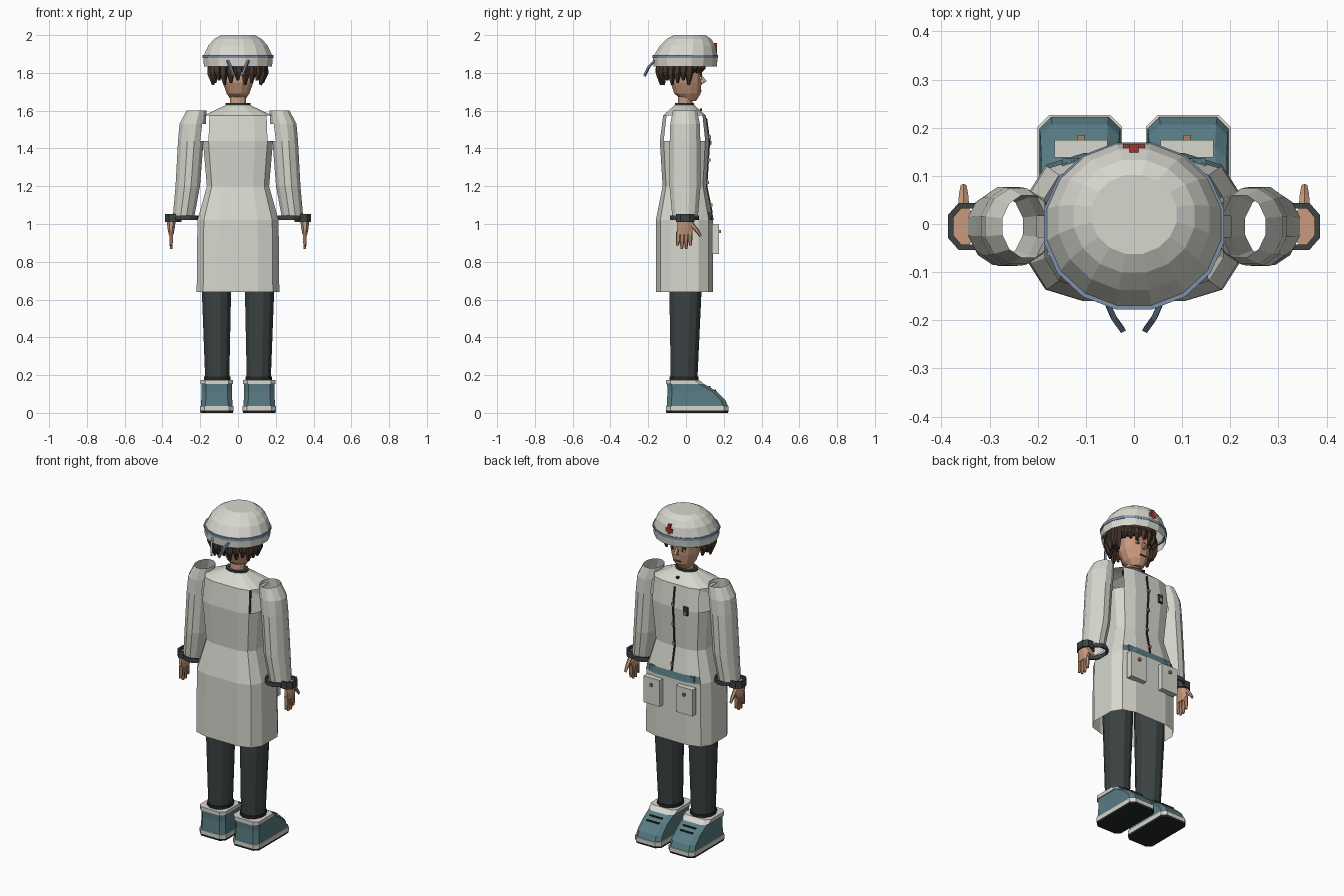
import bpy, bmesh, math
from mathutils import Vector

default_cube = bpy.data.objects.get("Cube")
if default_cube:
    bpy.data.objects.remove(default_cube, do_unlink=True)


def material(name, red, green, blue):
    mat = bpy.data.materials.new(name)
    mat.use_nodes = True
    colour = (red, green, blue, 1)
    mat.diffuse_color = colour
    shader = mat.node_tree.nodes["Principled BSDF"]
    shader.inputs["Base Color"].default_value = colour
    shader.inputs["Roughness"].default_value = 0.8
    return mat


WHITE = material("coat white", 0.68, 0.68, 0.62)
SKIN = material("skin", 0.58, 0.32, 0.2)
CHARCOAL = material("trouser charcoal", 0.045, 0.055, 0.055)
BLACK = material("sole black", 0.018, 0.02, 0.02)
TEAL = material("shoe teal", 0.1, 0.2, 0.23)
HAIR = material("hair brown", 0.06, 0.035, 0.025)
BLUE = material("ribbon blue", 0.2, 0.28, 0.4)
RED = material("badge red", 0.42, 0.03, 0.03)
COPPER = material("button copper", 0.45, 0.2, 0.1)


def finish(name, bm, mats):
    bmesh.ops.recalc_face_normals(bm, faces=bm.faces)
    mesh = bpy.data.meshes.new(name)
    bm.to_mesh(mesh)
    bm.free()
    for mat in mats:
        mesh.materials.append(mat)
    obj = bpy.data.objects.new(name, mesh)
    bpy.context.collection.objects.link(obj)
    return obj


def oval(z, rx, ry, cx=0, cy=0, sides=12, power=1):
    """Horizontal ring, boxier as power drops below one."""
    points = []
    for i in range(sides):
        angle = math.tau * (i + 0.5) / sides
        c, s = math.cos(angle), math.sin(angle)
        points.append(Vector((cx + rx * math.copysign(abs(c) ** power, c),
                              cy + ry * math.copysign(abs(s) ** power, s), z)))
    return points


def loft(name, rings, mats, bands=None, bottom=True, top=True, remove=None):
    """Skin rings together; bands gives a material slot for each span."""
    bm = bmesh.new()
    rows = [[bm.verts.new(p) for p in ring] for ring in rings]
    count = len(rows[0])
    for level, (low, high) in enumerate(zip(rows, rows[1:])):
        for i in range(count):
            j = (i + 1) % count
            face = bm.faces.new((low[i], low[j], high[j], high[i]))
            face.material_index = bands[level] if bands else 0
    if bottom:
        bm.faces.new(rows[0]).material_index = bands[0] if bands else 0
    if top:
        bm.faces.new(rows[-1]).material_index = bands[-1] if bands else 0
    if remove:
        gone = [f for f in bm.faces if remove(f.calc_center_median())]
        bmesh.ops.delete(bm, geom=gone, context='FACES')
    return finish(name, bm, mats)


def tube(name, path, radii, mat, sides=6, flat=1):
    """Tapered tube along a path."""
    path = [Vector(p) for p in path]
    turn = (path[-1] - path[0]).to_track_quat('Z', 'Y')
    rings = [[p + turn @ v for v in oval(0, r, r * flat, sides=sides)]
             for p, r in zip(path, radii)]
    return loft(name, rings, [mat])


def box(name, centre, size, mat):
    bm = bmesh.new()
    bmesh.ops.create_cube(bm, size=1)
    bmesh.ops.scale(bm, vec=size, verts=bm.verts)
    bmesh.ops.translate(bm, vec=centre, verts=bm.verts)
    return finish(name, bm, [mat])


def hoop(name, z, height, rx, ry, cx, cy, wall, mat, sides=12, power=1):
    """Hollow band with a visible wall."""
    def ring(level, inset):
        return oval(level, rx - inset, ry - inset, cx, cy, sides, power)
    rings = [ring(z, wall), ring(z, 0), ring(z + height, 0),
             ring(z + height, wall), ring(z, wall)]
    return loft(name, rings, [mat], bottom=False, top=False)


# Coat with open hem and armholes
BACK = -0.008
coat = [(0.64, 0.223, 0.155), (1.02, 0.219, 0.155), (1.2, 0.168, 0.118),
        (1.44, 0.189, 0.133), (1.575, 0.183, 0.115), (1.63, 0.065, 0.052)]
loft("coat", [oval(z, rx, ry, cy=BACK, power=0.55 if z < 1.6 else 0.9)
              for z, rx, ry in coat], [WHITE], bottom=False, top=False,
     remove=lambda c: 1.45 < c.z < 1.56 and abs(c.x) > 0.14)
hoop("collar", 1.62, 0.02, 0.068, 0.052, 0, BACK, 0.02, CHARCOAL)


def front_y(z):
    for (z0, _, a), (z1, _, b) in zip(coat, coat[1:]):
        if z <= z1:
            return BACK + a + (b - a) * (z - z0) / (z1 - z0)


# Placket, buttons, belt and badge
levels = (1.06, 1.2, 1.44, 1.56)
tube("placket", [(0, front_y(z) - 0.002, z) for z in levels], [0.007] * 4, BLACK, 4)
for z in (1.1, 1.22, 1.34, 1.46):
    box("coat_button", (0, front_y(z) + 0.004, z), (0.014, 0.012, 0.016), COPPER)
box("collar_button", (0, 0.08, 1.605), (0.014, 0.012, 0.012), BLACK)
loft("belt", [oval(1.02, 0.222, 0.158, cy=BACK, power=0.55),
              oval(1.06, 0.212, 0.15, cy=BACK, power=0.55)], [TEAL],
     bottom=False, top=False, remove=lambda c: c.y < 0.12)
for x in (-1, 1):
    box("belt_end", (0.125 * x, 0.126, 1.04), (0.05, 0.02, 0.038), TEAL)
box("name_badge", (-0.085, front_y(1.44), 1.44), (0.03, 0.012, 0.05), CHARCOAL)
box("badge_plate", (-0.085, front_y(1.44) + 0.007, 1.43), (0.018, 0.004, 0.02), BLUE)

# Neck and head
loft("neck", [oval(1.6, 0.045, 0.04, cy=BACK), oval(1.7, 0.045, 0.04)], [SKIN])
head = [(1.652, 0.035, 0.035, 0.02), (1.69, 0.062, 0.072, 0.008),
        (1.75, 0.084, 0.085, 0), (1.82, 0.092, 0.088, 0), (1.89, 0.08, 0.08, 0)]
loft("head", [oval(z, rx, ry, cy=cy) for z, rx, ry, cy in head], [SKIN])
tube("nose", [(0, 0.078, 1.79), (0, 0.1, 1.755), (0, 0.08, 1.742)],
     [0.006, 0.014, 0.01], SKIN, 4)
box("mouth", (0, 0.079, 1.705), (0.04, 0.008, 0.008), HAIR)

# Hair cap and hanging locks
loft("hair_cap", [oval(1.815, 0.142, 0.115, cy=-0.03), oval(1.9, 0.15, 0.125, cy=-0.02)], [HAIR])
LOCKS = 22
for i in range(LOCKS):
    angle = math.tau * i / LOCKS + math.pi / 2
    c, s = math.cos(angle), math.sin(angle)
    facing = s > 0.55
    tip = 1.8 if facing else 1.735 + 0.012 * (i % 3)
    middle = (tip + 1.85) / 2
    tube("hair_lock", [(0.132 * c, 0.105 * s - 0.03, tip),
                       (0.142 * c, 0.112 * s - 0.03, middle),
                       (0.138 * c, 0.11 * s - 0.025, 1.86)], [0.007, 0.022, 0.022], HAIR, 5)

# Helmet, band, ribbons and cross
helmet = [(1.835, 0.184), (1.885, 0.188), (1.945, 0.16), (1.98, 0.128), (2.0, 0.09)]
loft("helmet", [oval(z, r, r * 0.93, cy=max(-0.005, (z - 1.9) * 0.2), sides=16)
                for z, r in helmet], [WHITE], bottom=False)
hoop("helmet_band", 1.878, 0.016, 0.191, 0.177, 0, -0.004, 0.012, BLUE, 16)
box("cross_upright", (0, 0.157, 1.922), (0.018, 0.016, 0.07), RED)
box("cross_bar", (0, 0.158, 1.922), (0.046, 0.014, 0.022), RED)

for side, x in (("left", 1), ("right", -1)):
    # Eyes, brows and ribbon tails
    box(side + "_eye", (0.034 * x, 0.075, 1.775), (0.026, 0.008, 0.013), WHITE)
    box(side + "_pupil", (0.034 * x, 0.079, 1.775), (0.011, 0.006, 0.013), BLACK)
    box(side + "_brow", (0.036 * x, 0.078, 1.793), (0.034, 0.008, 0.007), HAIR)
    tube(side + "_ribbon", [(0.055 * x, -0.165, 1.865), (0.042 * x, -0.195, 1.835),
                            (0.024 * x, -0.22, 1.785)], [0.008] * 3, BLUE, 4)

    # Sleeve, open at the shoulder and toward the armhole
    sleeve = [(1.6, 0.22, 0.055, 0.067), (1.53, 0.24, 0.072, 0.081), (1.44, 0.25, 0.07, 0.084),
              (1.2, 0.266, 0.067, 0.085), (1.04, 0.288, 0.059, 0.07)]
    loft(side + "_sleeve", [oval(z, rx, ry, cx * x, -0.005) for z, cx, rx, ry in sleeve],
         [WHITE], bottom=False, top=False,
         remove=lambda c: 1.25 < c.z < 1.53 and abs(c.x) < 0.2)
    hoop(side + "_sleeve_trim", 1.02, 0.025, 0.07, 0.08, 0.275 * x, -0.008, 0.01, CHARCOAL)
    hoop(side + "_cuff", 1.01, 0.042, 0.046, 0.052, 0.343 * x, -0.005, 0.012, CHARCOAL, 8, 0.8)

    # Hand with fingers and thumb
    hand = 0.354 * x
    loft(side + "_palm", [oval(0.945, 0.014, 0.042, hand, -0.008, 8),
                          oval(0.98, 0.021, 0.046, hand, -0.006, 8),
                          oval(1.035, 0.028, 0.042, hand, -0.005, 8)], [SKIN])
    for i in range(4):
        y = 0.022 - 0.021 * i
        end = 0.885 if i in (0, 3) else 0.868
        tube(side + "_finger", [(hand, y * 1.15, end), (hand, y, 0.91), (hand, y, 0.96)],
             [0.007, 0.011, 0.012], SKIN)
    tube(side + "_thumb", [(hand, 0.078, 0.935), (hand, 0.058, 0.965), (hand, 0.025, 1.005)],
         [0.007, 0.011, 0.014], SKIN)

    # Pocket with rim and button
    pocket = 0.11 * x
    box(side + "_pocket", (pocket, 0.156, 0.92), (0.11, 0.036, 0.16), WHITE)
    box(side + "_pocket_button", (pocket, 0.178, 0.96), (0.014, 0.014, 0.016), COPPER)

    # Trouser leg
    loft(side + "_trouser_leg", [oval(0.18, 0.066, 0.073, 0.11 * x, -0.01),
                                 oval(0.64, 0.08, 0.088, 0.114 * x, -0.003),
                                 oval(0.95, 0.085, 0.09, 0.112 * x, -0.003)], [CHARCOAL])
    hoop(side + "_trouser_hem", 0.172, 0.02, 0.072, 0.08, 0.11 * x, -0.01, 0.012, BLACK)

    # Shoe with layered sole and sloping toe
    def outline(z, half, heel, toe, cut=0.024):
        corners = [(half, heel + cut), (half, toe - cut), (half - cut, toe), (cut - half, toe),
                   (-half, toe - cut), (-half, heel + cut), (cut - half, heel), (half - cut, heel)]
        return [Vector((0.1125 * x + a, b, z)) for a, b in corners]

    shoe = [(0, 0.086, 0.222), (0.012, 0.088, 0.226), (0.036, 0.088, 0.226), (0.037, 0.084, 0.222),
            (0.07, 0.082, 0.207), (0.115, 0.08, 0.16), (0.152, 0.082, 0.098),
            (0.153, 0.087, 0.094), (0.175, 0.087, 0.07)]
    loft(side + "_shoe", [outline(z, half, -0.018 - half, toe) for z, half, toe in shoe],
         [BLACK, WHITE, TEAL], bands=[0, 1, 1, 2, 2, 2, 1, 1])
    for y, z in ((0.125, 0.138), (0.155, 0.12)):
        box(side + "_lace", (0.1125 * x, y, z), (0.085, 0.008, 0.008), BLACK)
